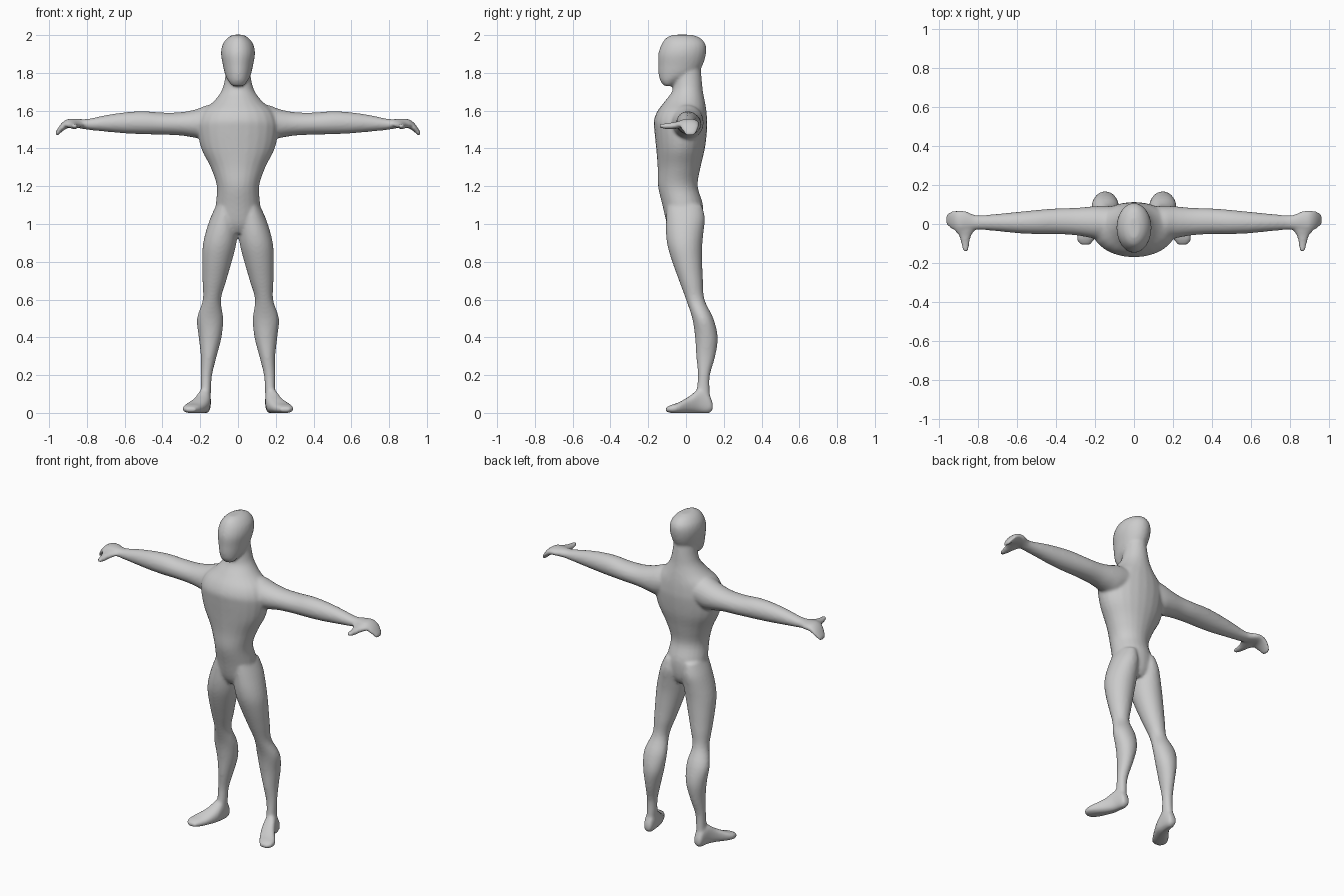
import bpy, bmesh, math

SIDES = 24
STEPS = 4


def catmull(p0, p1, p2, p3, t):
    return [0.5 * (2*b + (c-a)*t + (2*a-5*b+4*c-d)*t*t + (3*b-a-3*c+d)*t**3)
            for a, b, c, d in zip(p0, p1, p2, p3)]


def loft(bm, axis, rows, flip=1, power=1.0):
    """Closed tube along an axis; each row = (position, min/max of the other two axes)."""
    u, v = [i for i in range(3) if i != axis]
    rings = []
    n = len(rows)
    for i in range(n - 1):
        quad = (rows[max(i-1, 0)], rows[i], rows[i+1], rows[min(i+2, n-1)])
        rings += [catmull(*quad, k / STEPS) for k in range(STEPS)]
    rings.append(rows[-1])
    loops = []
    for pos, u0, u1, v0, v1 in rings:
        loop = []
        for k in range(SIDES):
            a = 2 * math.pi * k / SIDES
            c, s = math.cos(a), math.sin(a)
            co = [0, 0, 0]
            co[axis] = pos
            co[u] = (u0+u1)/2 + (u1-u0)/2 * math.copysign(abs(c)**power, c)
            co[v] = (v0+v1)/2 + (v1-v0)/2 * math.copysign(abs(s)**power, s)
            co[0] *= flip
            loop.append(bm.verts.new(co))
        loops.append(loop)
    for a, b in zip(loops, loops[1:]):
        for k in range(SIDES):
            j = (k + 1) % SIDES
            bm.faces.new((a[k], a[j], b[j], b[k]))
    bm.faces.new(loops[0])
    bm.faces.new(loops[-1])


# Rows for vertical parts: z, x min, x max, y min, y max
torso = [(z, -w, w, f, b) for z, w, f, b in (
    (0.95, 0.06, -0.07, 0.06), (1.0, 0.12, -0.10, 0.085), (1.1, 0.118, -0.125, 0.09),
    (1.2, 0.112, -0.148, 0.062), (1.3, 0.145, -0.15, 0.077), (1.4, 0.195, -0.158, 0.10),
    (1.5, 0.215, -0.168, 0.112), (1.55, 0.21, -0.17, 0.112), (1.6, 0.185, -0.15, 0.108),
    (1.65, 0.128, -0.112, 0.10), (1.7, 0.09, -0.075, 0.09), (1.75, 0.073, -0.065, 0.085),
    (1.82, 0.062, -0.06, 0.078))]
head = [(z, -w, w, f, b) for z, w, f, b in (
    (1.73, 0.03, -0.115, -0.075), (1.755, 0.05, -0.135, -0.03), (1.79, 0.068, -0.145, 0.05),
    (1.84, 0.08, -0.147, 0.088), (1.9, 0.09, -0.147, 0.106), (1.95, 0.082, -0.13, 0.104),
    (1.985, 0.056, -0.105, 0.075), (2.002, 0.025, -0.07, 0.03))]
leg = [(1.1, 0.015, 0.115, -0.10, 0.085), (1.03, 0.002, 0.147, -0.105, 0.10),
       (0.95, 0.002, 0.173, -0.106, 0.092), (0.88, 0.012, 0.187, -0.097, 0.086),
       (0.8, 0.033, 0.19, -0.073, 0.086), (0.7, 0.062, 0.188, -0.037, 0.09),
       (0.6, 0.09, 0.186, 0.0, 0.098), (0.5, 0.078, 0.217, 0.033, 0.145),
       (0.4, 0.087, 0.208, 0.048, 0.168), (0.3, 0.113, 0.197, 0.054, 0.155),
       (0.2, 0.137, 0.197, 0.063, 0.127), (0.12, 0.143, 0.198, 0.055, 0.126),
       (0.05, 0.146, 0.205, 0.04, 0.132)]
# Foot rows: y, x min, x max, z min, z max
foot = [(0.142, 0.155, 0.195, 0.015, 0.05), (0.12, 0.145, 0.202, -0.002, 0.10),
        (0.07, 0.144, 0.215, -0.002, 0.125), (0.02, 0.15, 0.242, -0.002, 0.09),
        (-0.04, 0.178, 0.287, -0.002, 0.055), (-0.08, 0.203, 0.293, 0.0, 0.042),
        (-0.107, 0.225, 0.275, 0.007, 0.028)]
# Arm and hand rows: x, y min, y max, z min, z max
arm = [(0.08, -0.09, 0.09, 1.47, 1.64), (0.16, -0.085, 0.093, 1.445, 1.63),
       (0.22, -0.072, 0.09, 1.455, 1.608), (0.3, -0.058, 0.083, 1.468, 1.592),
       (0.4, -0.052, 0.08, 1.473, 1.59), (0.5, -0.052, 0.072, 1.475, 1.597),
       (0.6, -0.047, 0.062, 1.48, 1.591), (0.7, -0.037, 0.052, 1.489, 1.576),
       (0.78, -0.03, 0.045, 1.497, 1.559), (0.82, -0.03, 0.047, 1.503, 1.555),
       (0.86, -0.035, 0.065, 1.51, 1.557), (0.9, -0.04, 0.07, 1.508, 1.556),
       (0.93, -0.03, 0.068, 1.49, 1.538), (0.952, -0.015, 0.058, 1.47, 1.51),
       (0.966, 0.0, 0.045, 1.462, 1.485)]
# Thumb rows: y, x min, x max, z min, z max
thumb = [(0.01, 0.82, 0.92, 1.512, 1.55), (-0.03, 0.818, 0.922, 1.507, 1.547),
         (-0.06, 0.836, 0.9, 1.503, 1.54), (-0.1, 0.846, 0.888, 1.502, 1.534),
         (-0.142, 0.85, 0.878, 1.508, 1.53)]

bm = bmesh.new()
loft(bm, 2, torso)
loft(bm, 2, head)
for side in (1, -1):
    loft(bm, 2, leg, side)
    loft(bm, 1, foot, side, 0.8)
    loft(bm, 0, arm, side)
    loft(bm, 1, thumb, side)
bmesh.ops.recalc_face_normals(bm, faces=bm.faces)

mesh = bpy.data.meshes.new("body")
bm.to_mesh(mesh)
bm.free()
body = bpy.data.objects.new("body", mesh)
bpy.context.collection.objects.link(body)

# Fuse the parts into one soft skin
fuse = body.modifiers.new("fuse", 'REMESH')
fuse.mode = 'VOXEL'
fuse.voxel_size = 0.008
fuse.use_smooth_shade = True
soften = body.modifiers.new("soften", 'SMOOTH')
soften.factor = 0.5
soften.iterations = 8

grey = bpy.data.materials.new("plain grey")
grey.diffuse_color = (0.6, 0.6, 0.6, 1)
mesh.materials.append(grey)
for p in mesh.polygons:
    p.use_smooth = True
